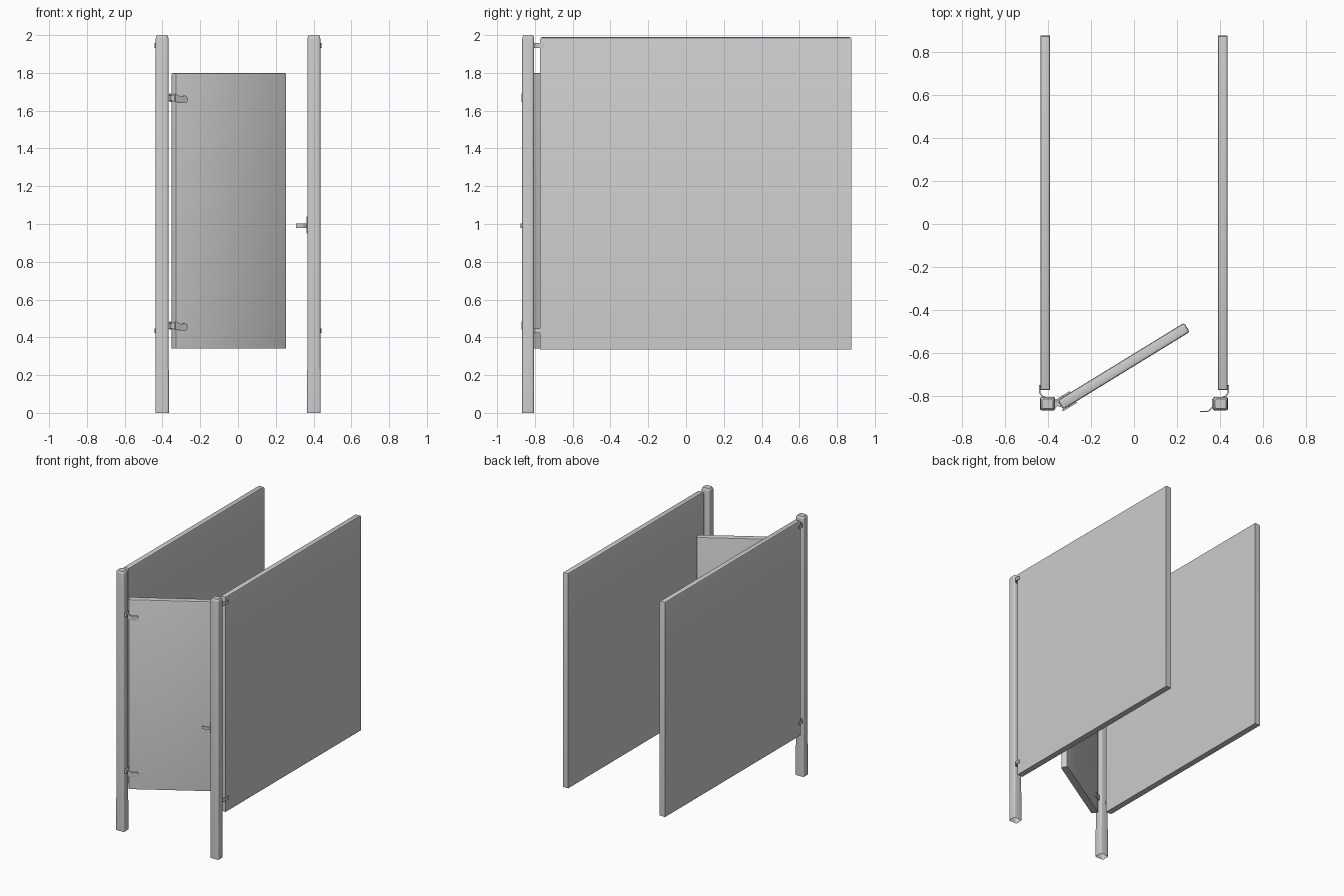
import bpy, bmesh
from math import radians, cos, sin, pi
from mathutils import Matrix, Vector

if "Cube" in bpy.data.objects:
    bpy.data.objects.remove(bpy.data.objects["Cube"])


def finish(bm, name, mat=None, angle=35):
    if mat:
        bm.transform(mat)
    bmesh.ops.recalc_face_normals(bm, faces=bm.faces)
    me = bpy.data.meshes.new(name)
    bm.to_mesh(me)
    bm.free()
    ob = bpy.data.objects.new(name, me)
    bpy.context.collection.objects.link(ob)
    bpy.ops.object.select_all(action='DESELECT')
    ob.select_set(True)
    bpy.context.view_layer.objects.active = ob
    bpy.ops.object.shade_smooth_by_angle(angle=radians(angle))
    return ob


def board(name, center, size, rot=0, top_bevel=0.013, side_bevel=0.0):
    """Flat board with eased top edges."""
    bm = bmesh.new()
    bmesh.ops.create_cube(bm, size=1)
    bmesh.ops.scale(bm, vec=size, verts=bm.verts)
    if side_bevel:
        vert = [e for e in bm.edges if abs(e.verts[0].co.z - e.verts[1].co.z) > 0.1]
        bmesh.ops.bevel(bm, geom=vert, offset=side_bevel, segments=2, profile=0.5, affect='EDGES')
    top = [e for e in bm.edges if all(v.co.z > size[2] / 2 - 1e-4 for v in e.verts)]
    bmesh.ops.bevel(bm, geom=top, offset=top_bevel, segments=2, profile=0.5, affect='EDGES')
    return finish(bm, name, Matrix.Translation(center) @ Matrix.Rotation(rot, 4, 'Z'))


def prism(name, pts, z0, z1, mat=None):
    """Extrude a plan outline from z0 to z1."""
    bm = bmesh.new()
    lo = [bm.verts.new((x, y, z0)) for x, y in pts]
    hi = [bm.verts.new((x, y, z1)) for x, y in pts]
    bm.faces.new(lo)
    bm.faces.new(hi)
    n = len(pts)
    for i in range(n):
        j = (i + 1) % n
        bm.faces.new((lo[i], lo[j], hi[j], hi[i]))
    return finish(bm, name, mat)


def strip(path, t):
    """Plan outline of a bent metal strip of thickness t."""
    p = [Vector(q) for q in path]
    left, right = [], []
    for i, q in enumerate(p):
        d = (p[min(i + 1, len(p) - 1)] - p[max(i - 1, 0)]).normalized()
        n = Vector((-d.y, d.x)) * t / 2
        left.append(tuple(q + n))
        right.append(tuple(q - n))
    return left + right[::-1]


def post(name, x, y):
    """Rounded rectangular tube on a wider foot, closed by a cap."""
    levels = [(0, .036, .031, .010), (.22, .036, .031, .010), (.24, .034, .031, .012),
              (1.98, .034, .031, .012), (1.992, .032, .029, .012), (2.0, .026, .023, .010)]
    bm = bmesh.new()
    rings = []
    for z, hx, hy, r in levels:
        ring = []
        for k, (sx, sy) in enumerate([(1, 1), (-1, 1), (-1, -1), (1, -1)]):
            for a in range(4):
                t = pi / 2 * k + a * pi / 6
                ring.append(bm.verts.new((x + sx * (hx - r) + r * cos(t),
                                          y + sy * (hy - r) + r * sin(t), z)))
        rings.append(ring)
    for a, b in zip(rings, rings[1:]):
        for i in range(16):
            j = (i + 1) % 16
            bm.faces.new((a[i], a[j], b[j], b[i]))
    bm.faces.new(rings[-1])
    return finish(bm, name)


# Posts, side panels and panel brackets, mirrored left and right
for s, side in ((-1, "left"), (1, "right")):
    post(side + "_post", s * 0.402, -0.836)
    board(side + "_panel", (s * 0.413, 0.052, 1.162), (0.046, 1.65, 1.655))
    for z, lvl in ((1.945, "upper"), (0.435, "lower")):
        path = [(s * .412, -.806), (s * .424, -.802), (s * .432, -.794),
                (s * .4385, -.784), (s * .4385, -.748)]
        prism(f"{side}_{lvl}_panel_bracket", strip(path, 0.007), z - .012, z + .012)

# Door standing ajar
ang = radians(31.5)
board("door", (-0.048, -0.661, 1.07), (0.69, 0.05, 1.46), ang, 0.01, 0.01)

# Door hinges: an arm from the post plus rounded tabs clamping both door faces
door_end = Matrix.Translation((-0.048, -0.661, 0)) @ Matrix.Rotation(ang, 4, 'Z') \
    @ Matrix.Translation((-0.345, 0, 0))
for z, lvl in ((1.66, "upper"), (0.455, "lower")):
    prism(lvl + "_hinge_arm", [(-.372, -.858), (-.356, -.846), (-.338, -.853),
                               (-.345, -.825), (-.358, -.830), (-.372, -.815)], z - .008, z + .022)
    for s in (-1, 1):
        outline = [(-.006, .03), (-.006, -.012), (.03, -.02)]
        outline += [(.05 + .02 * cos(a), .02 * sin(a))
                    for a in [-pi / 2 + i * pi / 8 for i in range(9)]]
        outline += [(.03, .014)]
        flip = Matrix.Translation((0, s * 0.027, z)) @ Matrix.Rotation(pi / 2, 4, 'X')
        prism(f"{lvl}_hinge_tab_{'front' if s < 0 else 'back'}", outline, -.005, .005,
              door_end @ flip)

# Door stop lever on the right post
prism("door_stop", strip([(.372, -.850), (.362, -.855), (.352, -.866),
                          (.342, -.872), (.306, -.872)], 0.006), .98, 1.002)
prism("door_stop_plate", strip([(.366, -.858), (.366, -.816)], 0.006), .95, 1.04)
